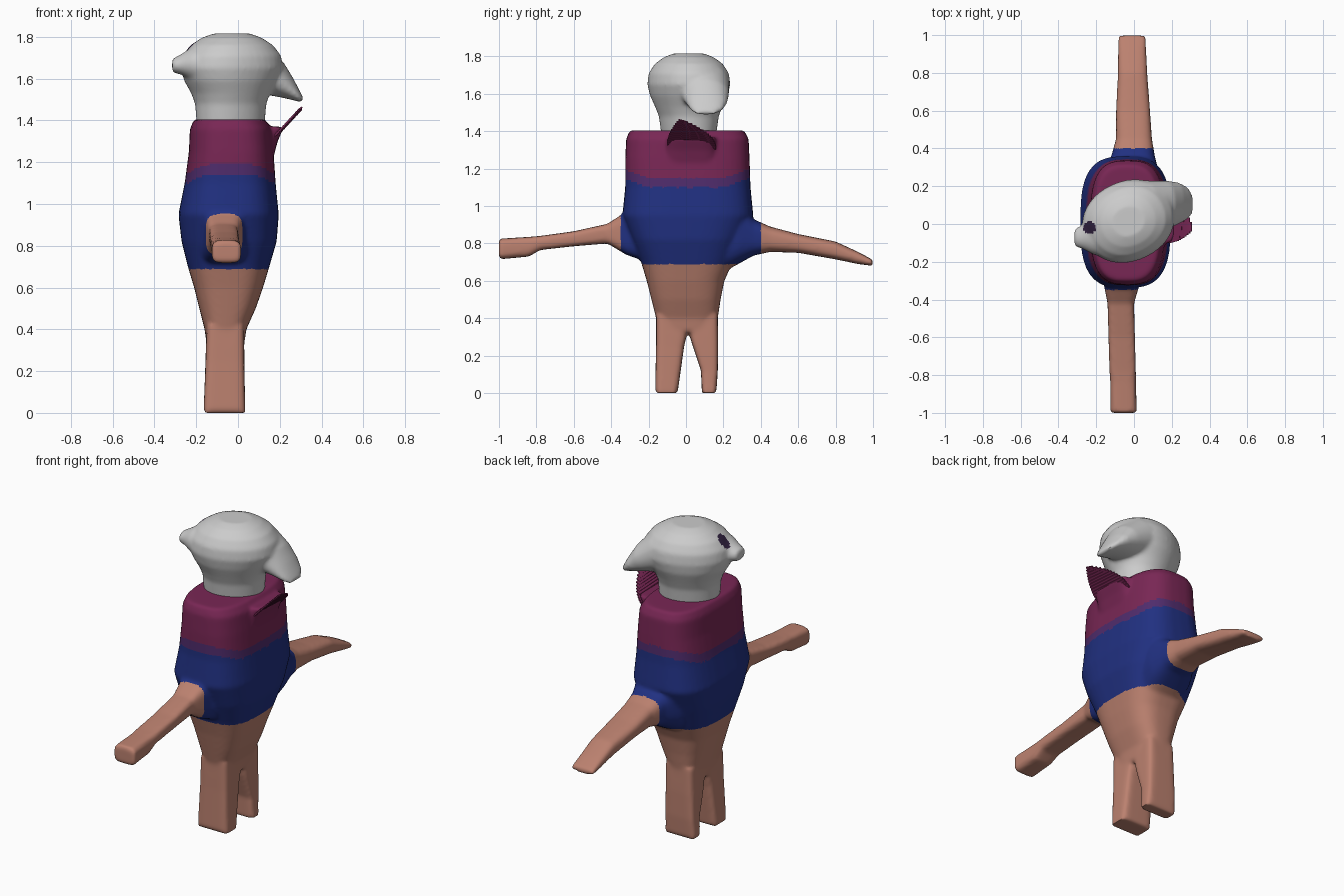
import bpy, bmesh, math
from mathutils import Vector

if "Cube" in bpy.data.objects:
    bpy.data.objects.remove(bpy.data.objects["Cube"])


def mat(name, rgb):
    m = bpy.data.materials.new(name)
    m.diffuse_color = (*rgb, 1)
    m.use_nodes = True
    m.node_tree.nodes["Principled BSDF"].inputs["Base Color"].default_value = m.diffuse_color
    return m


SKIN = mat("skin", (0.50, 0.22, 0.16))
BLUE = mat("blue_cloth", (0.015, 0.03, 0.22))
VIOLET = mat("violet_blend", (0.08, 0.025, 0.15))
PURPLE = mat("purple_cloth", (0.19, 0.02, 0.09))
GREY = mat("grey", (0.55, 0.55, 0.54))
DARK = mat("eye_dark", (0.03, 0.015, 0.05))


def loft(bm, sections, n=2.0, seg=40):
    """Skin superellipse sections: (centre, half-axis u, half-axis v)."""
    rings = []
    for c, u, v in sections:
        ring = []
        for i in range(seg):
            t = 2 * math.pi * i / seg
            a, b = math.cos(t), math.sin(t)
            a = math.copysign(abs(a) ** (2 / n), a)
            b = math.copysign(abs(b) ** (2 / n), b)
            ring.append(bm.verts.new(Vector(c) + Vector(u) * a + Vector(v) * b))
        rings.append(ring)
    faces = [bm.faces.new(rings[0][::-1]), bm.faces.new(rings[-1])]
    for r, s in zip(rings, rings[1:]):
        for i in range(seg):
            j = (i + 1) % seg
            faces.append(bm.faces.new((r[i], r[j], s[j], s[i])))
    bmesh.ops.recalc_face_normals(bm, faces=faces)


def flat(z, x0, x1, y0, y1):
    """Horizontal section from its bounds."""
    return ((x0 + x1) / 2, (y0 + y1) / 2, z), ((x1 - x0) / 2, 0, 0), (0, (y1 - y0) / 2, 0)


def upright(y, x0, x1, z0, z1):
    """Section across an arm from its bounds."""
    return ((x0 + x1) / 2, y, (z0 + z1) / 2), ((x1 - x0) / 2, 0, 0), (0, 0, (z1 - z0) / 2)


def finish(bm, name, voxel, smooth, mats, pick):
    """Fuse the lofts, soften the joins and colour by position."""
    me = bpy.data.meshes.new(name)
    bm.to_mesh(me)
    bm.free()
    ob = bpy.data.objects.new(name, me)
    bpy.context.collection.objects.link(ob)
    bpy.context.view_layer.objects.active = ob
    ob.select_set(True)
    r = ob.modifiers.new("fuse", "REMESH")
    r.mode, r.voxel_size = "VOXEL", voxel
    s = ob.modifiers.new("soften", "SMOOTH")
    s.factor, s.iterations = 0.5, smooth
    for m in ("fuse", "soften"):
        bpy.ops.object.modifier_apply(modifier=m)
    for m in mats:
        ob.data.materials.append(m)
    for p in ob.data.polygons:
        p.material_index = pick(p.center)
        p.use_smooth = True
    bpy.ops.object.shade_smooth_by_angle(angle=math.radians(50))
    ob.select_set(False)
    return ob


# torso
bm = bmesh.new()
loft(bm, [flat(*r) for r in (
    (0.33, -.15, .03, -.15, .16), (0.40, -.16, .04, -.16, .17),
    (0.50, -.185, .085, -.185, .185), (0.60, -.21, .12, -.21, .205),
    (0.70, -.24, .15, -.24, .25), (0.82, -.27, .185, -.29, .30),
    (0.95, -.285, .195, -.34, .36), (1.10, -.255, .18, -.325, .345),
    (1.25, -.235, .17, -.325, .34), (1.36, -.23, .16, -.32, .335),
    (1.405, -.21, .13, -.30, .31))], n=3)
# legs
loft(bm, [flat(0, -.165, .035, -.165, -.045), flat(.25, -.155, .03, -.16, -.01),
          flat(.42, -.15, .03, -.16, .03)], n=6)
loft(bm, [flat(0, -.165, .035, .085, .162), flat(.12, -.16, .03, .08, .17),
          flat(.27, -.155, .03, .03, .172), flat(.42, -.15, .03, .0, .17)], n=6)
# left arm
loft(bm, [upright(*r) for r in (
    (-1.0, -.125, .015, .715, .825), (-.84, -.125, .01, .73, .835),
    (-.78, -.13, .01, .765, .84), (-.6, -.135, .005, .785, .865),
    (-.42, -.14, .0, .80, .905), (-.32, -.16, .03, .74, .97),
    (-.15, -.20, .08, .68, 1.02))], n=4)
# right arm
loft(bm, [upright(*r) for r in (
    (.15, -.2, .13, .62, 1.1), (.28, -.17, .13, .69, 1.03),
    (.36, -.12, .11, .735, .93), (.45, -.095, .095, .755, .89),
    (.6, -.095, .085, .75, .85), (.8, -.085, .07, .715, .81),
    (.92, -.085, .065, .69, .755), (1.0, -.085, .065, .68, .712))], n=3)
# collar root on the back
loft(bm, [flat(1.15, .05, .15, -.11, .15), flat(1.3, .05, .19, -.11, .16),
          flat(1.37, .10, .22, -.10, .16)], n=4)


def body_colour(c):
    if c.z < 0.69 or c.y > 0.40 or c.y < -0.35:
        return 0
    edge = 1.10 + 0.35 * max(0, abs(c.y) - .2)
    return 1 if c.z < edge else 2 if c.z < edge + .05 else 3


finish(bm, "body", 0.011, 6, (SKIN, BLUE, VIOLET, PURPLE), body_colour)

# head, its long axis turned about z
bm = bmesh.new()
ca, sa = math.cos(math.radians(25)), math.sin(math.radians(25))
loft(bm, [((x, .015, z), (a * ca, a * sa, 0), (-b * sa, b * ca, 0)) for z, a, b, x in (
    (1.38, .165, .14, -.035), (1.48, .172, .155, -.035), (1.53, .19, .175, -.035),
    (1.59, .225, .20, -.035), (1.65, .25, .212, -.03), (1.71, .24, .205, -.03),
    (1.76, .20, .175, -.03), (1.795, .145, .13, -.03), (1.815, .09, .08, -.03))], n=2.1)
# snout
loft(bm, [((-.15, -.05, 1.665), (0, .13, 0), (0, 0, .105)),
          ((-.22, -.06, 1.67), (0, .10, 0), (0, 0, .08)),
          ((-.27, -.068, 1.668), (0, .065, 0), (0, 0, .05)),
          ((-.315, -.072, 1.662), (0, .045, 0), (0, 0, .032))])
# overhanging flap at the back of the head
loft(bm, [((.06, .08, 1.66), (0, .15, 0), (.06, 0, .11)),
          ((.17, .10, 1.60), (0, .13, 0), (.05, 0, .075)),
          ((.235, .11, 1.555), (0, .11, 0), (.03, 0, .045)),
          ((.285, .11, 1.515), (0, .085, 0), (.014, 0, .02)),
          ((.308, .105, 1.495), (0, .05, 0), (.006, 0, .01))])
eye = Vector((-.235, -.02, 1.71))
finish(bm, "head", 0.011, 6, (GREY, DARK),
       lambda c: int((c.xy - eye.xy).length < .034 and c.z > 1.66))

# ragged collar slats climbing outward behind the neck
bm = bmesh.new()
count = 13
for i in range(count):
    t = i / (count - 1)
    x, z = .175 + .12 * t, 1.325 + .13 * t
    y0, y1 = -.10 + .06 * t ** 2, .16 - .15 * t ** 2
    loft(bm, [((x, y0, z), (.013, 0, .010), (.002, 0, -.003)),
              ((x, y1, z - .012), (.011, 0, .009), (.002, 0, -.003))], n=4, seg=8)
me = bpy.data.meshes.new("collar_slats")
bm.to_mesh(me)
bm.free()
me.materials.append(PURPLE)
bpy.context.collection.objects.link(bpy.data.objects.new("collar_slats", me))
